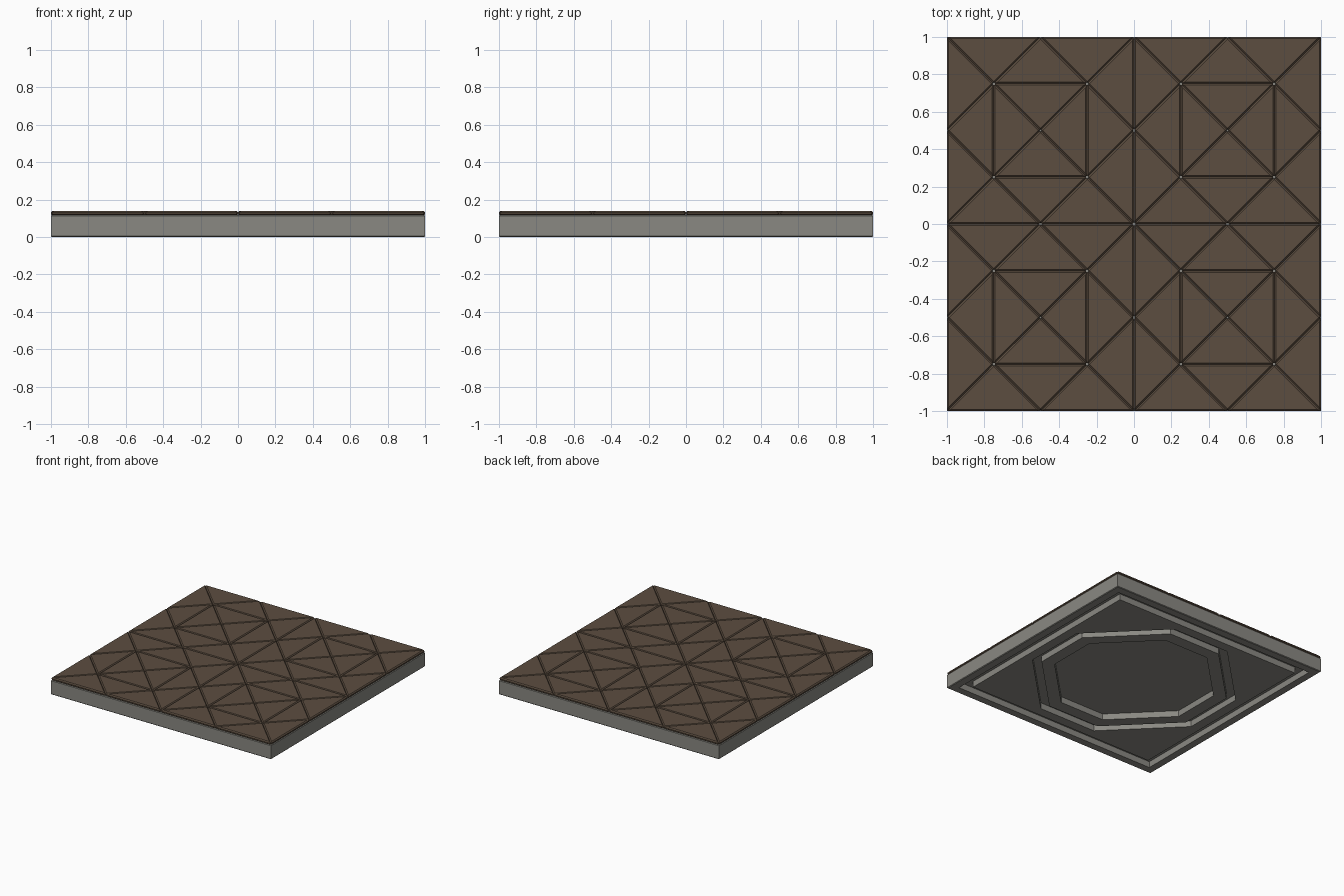
import bpy, bmesh, math
from mathutils import Vector, Matrix

if "Cube" in bpy.data.objects:
    bpy.data.objects.remove(bpy.data.objects["Cube"])


def material(name, rgb):
    m = bpy.data.materials.new(name)
    m.diffuse_color = (*rgb, 1)
    m.use_nodes = True
    m.node_tree.nodes["Principled BSDF"].inputs["Base Color"].default_value = m.diffuse_color
    return m


def finish(bm, name, mat):
    bmesh.ops.recalc_face_normals(bm, faces=bm.faces)
    me = bpy.data.meshes.new(name)
    bm.to_mesh(me)
    bm.free()
    me.materials.append(mat)
    ob = bpy.data.objects.new(name, me)
    bpy.context.collection.objects.link(ob)
    return ob


grey = material("stone grey", (0.255, 0.25, 0.225))
brown = material("tile brown", (0.107, 0.075, 0.051))


# Base slab: concentric loops with 12 points, square (corner 1) or octagonal (corner 2/3)
def loop(bm, a, z, corner):
    pts = [Vector((a, -a / 3, z)), Vector((a, a / 3, z)), Vector((a * corner, a * corner, z))]
    return [bm.verts.new(Matrix.Rotation(q * math.pi / 2, 3, 'Z') @ p)
            for q in range(4) for p in pts]


SQ, OCT, DEPTH = 1.0, 2 / 3, 0.05
profile = [
    (0.995, 0.118, SQ), (1.0, 0.113, SQ), (1.0, 0.005, SQ), (0.995, 0, SQ),      # outer wall
    (0.935, 0, SQ), (0.935, DEPTH, SQ), (0.86, DEPTH, SQ), (0.86, 0, SQ),        # square groove
    (0.78, 0, OCT), (0.78, DEPTH, OCT), (0.71, DEPTH, OCT), (0.71, 0, OCT),      # octagonal groove
    (0.61, 0, OCT), (0.61, DEPTH, OCT),                                          # centre recess
]
bm = bmesh.new()
loops = [loop(bm, *p) for p in profile]
for l0, l1 in zip(loops, loops[1:]):
    for i in range(12):
        j = (i + 1) % 12
        bm.faces.new((l0[i], l0[j], l1[j], l1[i]))
bm.faces.new(loops[0])
bm.faces.new(loops[-1])
finish(bm, "base_slab", grey)

# Triangular paving tiles: four per side of each quadrant, turned about its centre
tris = [((0, 0), (.5, 0), (.25, .25)), ((.5, 0), (1, 0), (.75, .25)),
        ((.5, 0), (.75, .25), (.25, .25)), ((.5, .5), (.25, .25), (.75, .25))]
bm = bmesh.new()
for cx in (-0.5, 0.5):
    for cy in (-0.5, 0.5):
        for q in range(4):
            turn = Matrix.Rotation(q * math.pi / 2, 3, 'Z')
            for tri in tris:
                pts = [turn @ Vector((u - 0.5, v - 0.5, 0)) + Vector((cx, cy, 0)) for u, v in tri]
                lo = [bm.verts.new((p.x, p.y, 0.115)) for p in pts]
                hi = [bm.verts.new((p.x, p.y, 0.14)) for p in pts]
                bm.faces.new(lo)
                bm.faces.new(hi)
                for i in range(3):
                    j = (i + 1) % 3
                    bm.faces.new((lo[i], lo[j], hi[j], hi[i]))
bmesh.ops.recalc_face_normals(bm, faces=bm.faces)
# Softened edges form the grooves between tiles
bmesh.ops.bevel(bm, geom=bm.edges[:], offset=0.008, segments=1, affect='EDGES', profile=0.5)
finish(bm, "floor_tiles", brown)
